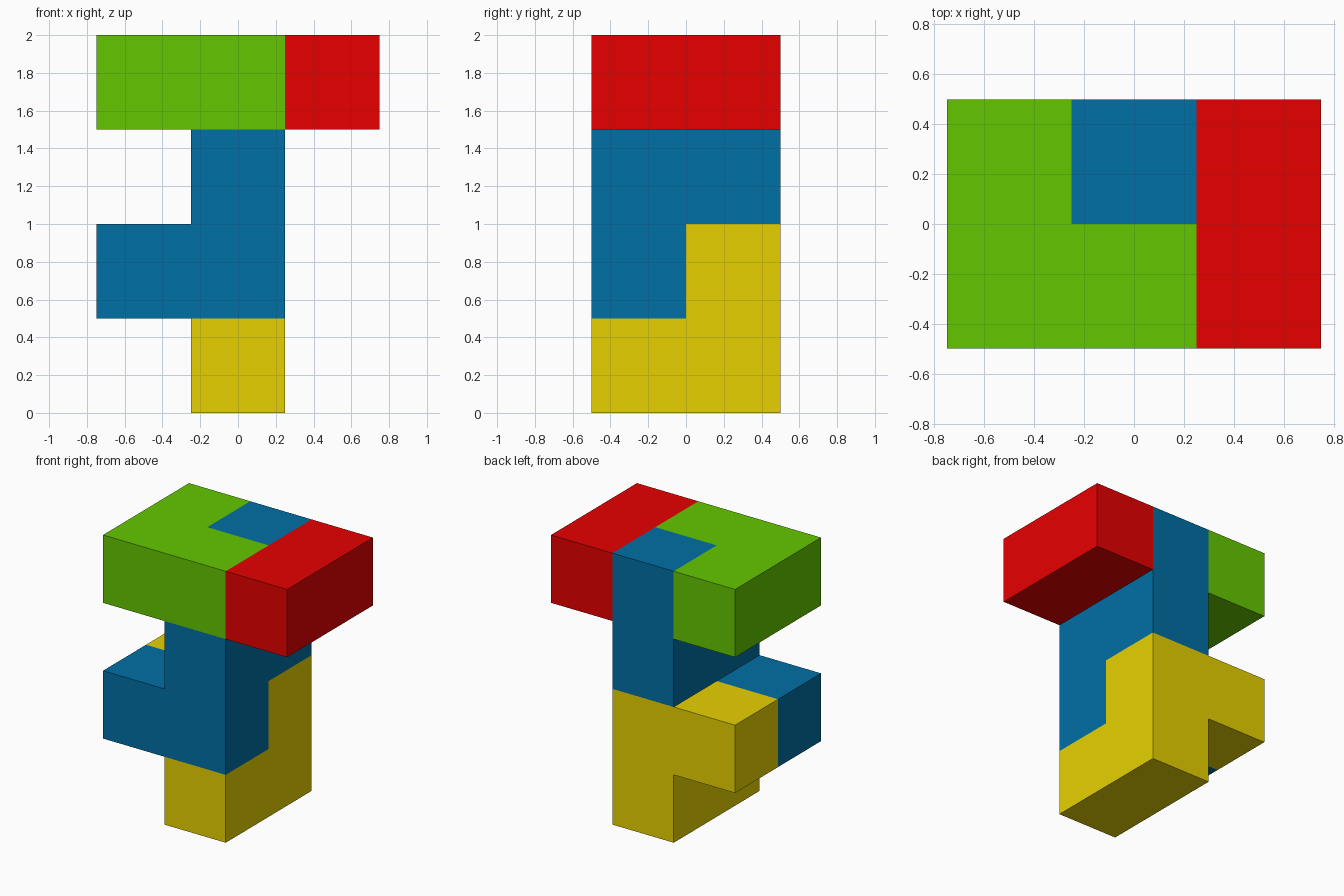
import bpy
import bmesh
from mathutils import Vector

if "Cube" in bpy.data.objects:
    bpy.data.objects.remove(bpy.data.objects["Cube"])

UNIT = 0.5  # edge of one cube cell

# Each interlocking piece: colour name, linear colour, occupied cells (x, y, z)
PIECES = {
    "base_piece": ("yellow", (0.8, 0.64, 0.0, 1),
                   [(1, 0, 0), (1, 1, 0), (1, 1, 1), (0, 1, 1)]),
    "column_piece": ("blue", (0.0, 0.16, 0.376, 1),
                     [(0, 0, 1), (1, 0, 1), (1, 0, 2), (1, 1, 2), (1, 1, 3)]),
    "top_corner_piece": ("green", (0.127, 0.571, 0.0, 1),
                         [(0, 0, 3), (0, 1, 3), (1, 0, 3)]),
    "top_bar_piece": ("red", (0.8, 0.0, 0.0, 1),
                      [(2, 0, 3), (2, 1, 3)]),
}


def build_piece(name, colour_name, colour, cells):
    """Closed solid made of unit cells, without walls between its own cells."""
    bm = bmesh.new()
    for cell in cells:
        centre = (Vector(cell) + Vector((-1, -0.5, 0.5))) * UNIT
        for axis in range(3):
            for sign in (-1, 1):
                n = Vector((0, 0, 0))
                n[axis] = sign
                if tuple(int(c + d) for c, d in zip(cell, n)) in cells:
                    continue
                u = Vector((n.y, n.z, n.x))
                v = n.cross(u)
                corners = [n - u - v, n + u - v, n + u + v, n - u + v]
                bm.faces.new([bm.verts.new(centre + k * UNIT / 2) for k in corners])
    # Weld cells together and merge coplanar squares
    bmesh.ops.remove_doubles(bm, verts=bm.verts[:], dist=1e-4)
    bmesh.ops.recalc_face_normals(bm, faces=bm.faces[:])
    bmesh.ops.dissolve_limit(bm, angle_limit=0.01, verts=bm.verts[:], edges=bm.edges[:])
    mesh = bpy.data.meshes.new(name)
    bm.to_mesh(mesh)
    bm.free()
    mat = bpy.data.materials.new(colour_name)
    mat.diffuse_color = colour
    mat.use_nodes = True
    mat.node_tree.nodes["Principled BSDF"].inputs["Base Color"].default_value = mat.diffuse_color
    mesh.materials.append(mat)
    bpy.context.collection.objects.link(bpy.data.objects.new(name, mesh))


for piece, (colour_name, colour, cells) in PIECES.items():
    build_piece(piece, colour_name, colour, cells)
